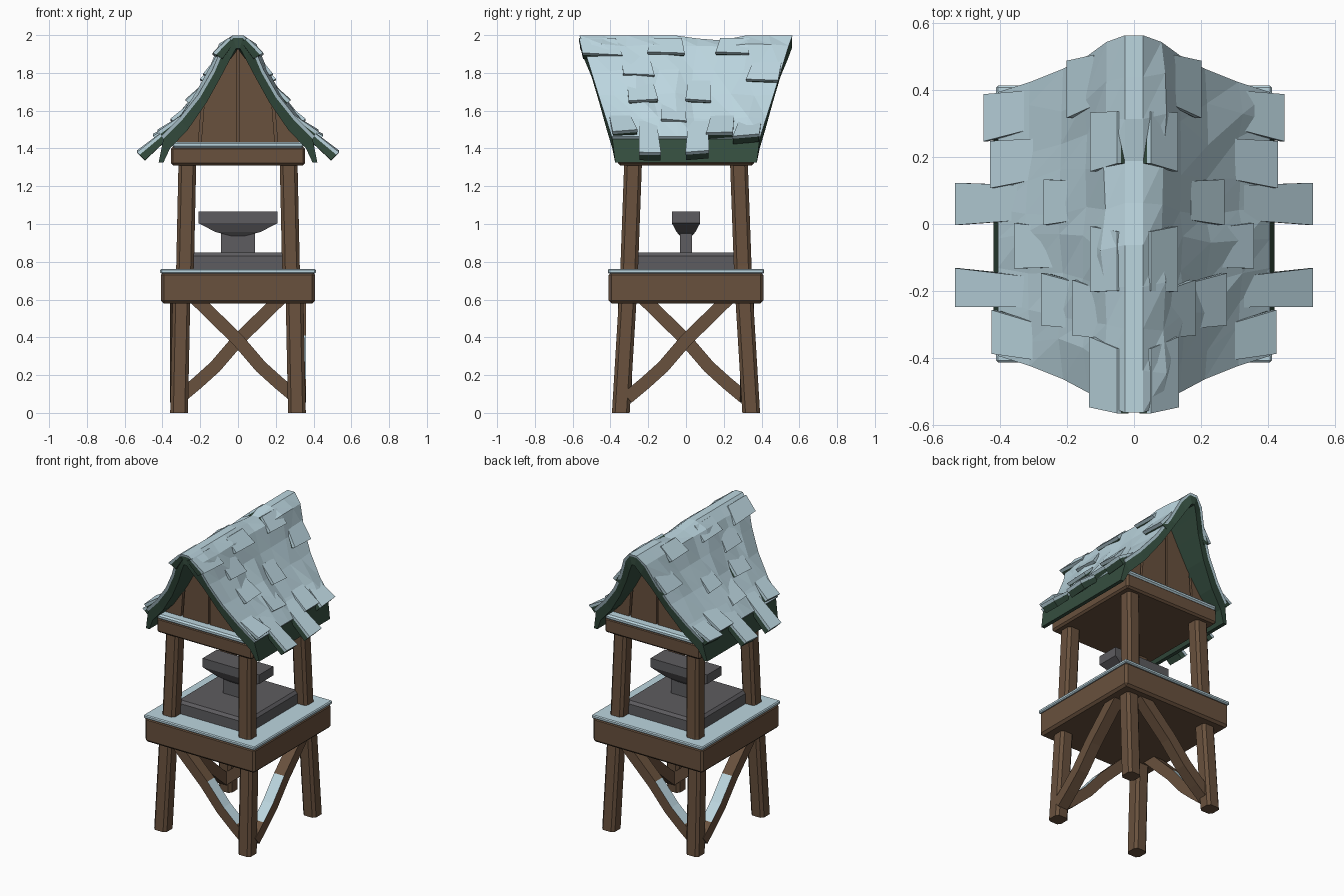
import bpy, bmesh, math, random
from mathutils import Vector

if "Cube" in bpy.data.objects:
    bpy.data.objects.remove(bpy.data.objects["Cube"])

random.seed(4)


def material(name, c):
    m = bpy.data.materials.new(name)
    m.diffuse_color = (*c, 1)
    m.use_nodes = True
    m.node_tree.nodes["Principled BSDF"].inputs["Base Color"].default_value = m.diffuse_color
    return m


WOOD = material("brown wood", (0.14, 0.082, 0.047))
SNOW = material("pale snow", (0.50, 0.67, 0.74))
GREEN = material("dark green roof", (0.035, 0.075, 0.05))
IRON = material("grey iron", (0.11, 0.107, 0.115))


def build(name, verts, faces, mats, bevel=0, rule=None):
    me = bpy.data.meshes.new(name)
    bm = bmesh.new()
    vs = [bm.verts.new(v) for v in verts]
    for f in faces:
        bm.faces.new([vs[i] for i in f])
    bmesh.ops.recalc_face_normals(bm, faces=bm.faces)
    if bevel:
        bmesh.ops.bevel(bm, geom=bm.edges[:], offset=bevel, segments=1, affect='EDGES')
    if rule:
        for f in bm.faces:
            f.material_index = rule(f)
    bm.to_mesh(me)
    bm.free()
    for m in mats:
        me.materials.append(m)
    ob = bpy.data.objects.new(name, me)
    bpy.context.collection.objects.link(ob)
    return ob


def loft(name, rings, mats, bevel=0, rule=None):
    n = len(rings[0])
    verts = [v for r in rings for v in r]
    faces = [tuple(range(n)), tuple(range(len(verts) - n, len(verts)))]
    for k in range(len(rings) - 1):
        for i in range(n):
            j = (i + 1) % n
            faces.append((k * n + i, k * n + j, k * n + n + j, k * n + n + i))
    return build(name, verts, faces, mats, bevel, rule)


def rect(z, hx, hy):
    return [(-hx, -hy, z), (hx, -hy, z), (hx, hy, z), (-hx, hy, z)]


def box(name, hx, hy, z0, z1, mat, bevel=0):
    return loft(name, [rect(z0, hx, hy), rect(z1, hx, hy)], [mat], bevel)


# Four leaning posts with chamfered corners
LEG = [(0.312, 0.345, 0), (0.30, 0.31, 0.58), (0.28, 0.30, 0.78), (0.268, 0.28, 1.33)]
for sx in (-1, 1):
    for sy in (-1, 1):
        h, c = 0.047, 0.03
        sec = [(h, c), (c, h), (-c, h), (-h, c), (-h, -c), (-c, -h), (c, -h), (h, -c)]
        loft("post", [[(sx * x + a, sy * y + b, z) for a, b in sec] for x, y, z in LEG], [WOOD])

# Curved diagonal braces, one per side, with snow lying on the middle
PATH = [Vector(p) for p in ((0.31, 0.08), (0.22, 0.155), (0.12, 0.245), (0.0, 0.385), (-0.25, 0.63))]
for k in range(4):
    def place(u, d, z):
        x, y = (u, -d) if k % 2 == 0 else (d, -u)
        return (x, y, z) if k < 2 else (-x, -y, z)
    rings = []
    for i, p in enumerate(PATH):
        t = (PATH[min(i + 1, 4)] - PATH[max(i - 1, 0)]).normalized()
        n = Vector((t.y, -t.x)) * 0.034
        a, b = p + n, p - n
        rings.append([place(a.x, 0.285, a.y), place(a.x, 0.36, a.y),
                      place(b.x, 0.36, b.y), place(b.x, 0.285, b.y)])
    loft("brace", rings, [WOOD, SNOW], 0,
         lambda f: int(f.normal.z > 0.3 and 0.15 < f.calc_center_median().z < 0.35))

# Platform, its snow cover and the anvil
box("platform", 0.408, 0.41, 0.58, 0.745, WOOD, 0.015)
box("platform_snow", 0.412, 0.414, 0.738, 0.762, SNOW, 0.006)
loft("anvil_base", [rect(0.755, 0.265, 0.275), rect(0.83, 0.265, 0.275),
                    rect(0.848, 0.25, 0.26)], [IRON])
box("anvil_waist", 0.09, 0.032, 0.84, 0.985, IRON)
loft("anvil_top", [rect(0.935, 0.03, 0.03), rect(0.958, 0.12, 0.05),
                   rect(1.005, 0.21, 0.075), rect(1.065, 0.21, 0.075)], [IRON])

# Loft floor beam with a snow layer
box("loft_beam", 0.355, 0.36, 1.31, 1.41, WOOD, 0.012)
box("loft_beam_snow", 0.348, 0.364, 1.402, 1.435, SNOW, 0.01)


def prism(name, pts, y0, y1, mat):
    return loft(name, [[(x, y, z) for x, z in pts] for y in (y0, y1)], [mat])


# Gable wall: core with separate planks on both ends
core = [(0.35, 1.40), (0.28, 1.51), (0.18, 1.65), (0.08, 1.82)]
prism("gable_core", core + [(0, 1.93)] + [(-x, z) for x, z in core[::-1]], -0.285, 0.285, WOOD)
inner = [(0.006, 1.41), (0.197, 1.41), (0.178, 1.65), (0.08, 1.82), (0.006, 1.92)]
outer = [(0.211, 1.41), (0.345, 1.41), (0.28, 1.51), (0.194, 1.63)]
for sx in (-1, 1):
    for sy in (-1, 1):
        for pts in (inner, outer):
            prism("gable_plank", [(sx * x, z) for x, z in pts], sy * 0.27, sy * 0.305, WOOD)

# Roof rows, ridge to eave: x, z, half depth
ROWS = [(0.025, 1.985, 0.56), (0.07, 1.93, 0.54), (0.125, 1.80, 0.50), (0.20, 1.67, 0.46),
        (0.30, 1.545, 0.42), (0.395, 1.45, 0.39)]
UNDER = [(0.01, 1.93), (0.04, 1.875), (0.09, 1.78), (0.165, 1.645), (0.265, 1.50), (0.36, 1.40)]
NY = 9


def sheet(name, top, bottom, mat, jitter):
    # closed folded sheet: top rows left to right, then bottom rows back
    full = lambda r: [(-x, z, d) for x, z, d in r[::-1]] + list(r)
    t, b = full(top), full(bottom)
    loop = t + b[::-1]
    n, w, last = len(t), NY + 1, len(top) - 1
    verts, faces = [], []
    for k, (x, z, d) in enumerate(loop):
        for j in range(w):
            y = d * (2 * j / NY - 1)
            zz = z - 0.035 * max(0, 1 - abs(y - 0.15) / 0.17) * (abs(x) < 0.04)
            e = 0
            if jitter and 0 < j < NY and k < n and abs(x) > 0.04 and 0 < k < n - 1:
                e = random.uniform(-jitter * 0.4, jitter)
                y += random.uniform(-0.03, 0.03)
            verts.append((x + math.copysign(e, x), y, zz + 0.6 * e))
    m = len(loop)
    for k in range(m):
        k2 = (k + 1) % m
        for j in range(NY):
            a, bb, c, dd = k * w + j, k * w + j + 1, k2 * w + j + 1, k2 * w + j
            if jitter and k < n - 1:
                faces += [(a, bb, c), (a, c, dd)]
            else:
                faces.append((a, bb, c, dd))
    for k in range(n - 1):
        for j in (0, NY):
            faces.append(tuple(i * w + j for i in (k, k + 1, m - 2 - k, m - 1 - k)))
    return build(name, verts, faces, [mat])


under = [(x, z, r[2]) for (x, z), r in zip(UNDER, ROWS)]
sheet("roof_shell", ROWS + [(0.42, 1.325, 0.375)], under + [(0.395, 1.325, 0.375)], GREEN, 0)
sheet("roof_snow", [(x + (0.012 if i else 0.002), z + 0.014, d + 0.004)
                    for i, (x, z, d) in enumerate(ROWS)], ROWS, SNOW, 0.018)


def surf(z):
    i = 0
    while i < len(ROWS) - 2 and z < ROWS[i + 1][1]:
        i += 1
    (xa, za, da), (xb, zb, db) = ROWS[i], ROWS[i + 1]
    t = (z - za) / (zb - za)
    t = min(t, 2.1)
    return Vector((xa + t * (xb - xa), 0, z)), da + min(t, 1) * (db - da)


# Raised shingles: y range at lower end, lower z, upper z (mirrored in x)
TILES = [(-0.545, -0.34, 1.88, 1.975), (-0.20, -0.01, 1.885, 1.975), (0.16, 0.33, 1.885, 1.975),
         (-0.33, -0.17, 1.775, 1.88), (0.32, 0.485, 1.745, 1.85), (-0.30, -0.15, 1.625, 1.74),
         (0.0, 0.13, 1.635, 1.75), (-0.13, 0.0, 1.525, 1.64), (-0.385, -0.26, 1.455, 1.56),
         (0.11, 0.245, 1.45, 1.56), (0.25, 0.385, 1.43, 1.53),
         (-0.245, -0.135, 1.345, 1.53), (0.0, 0.12, 1.345, 1.53)]
for y0, y1, zl, zh in TILES:
    (lo, dl), (hi, dh) = surf(zl), surf(zh)
    run = (lo - hi).normalized()
    nrm = Vector((-run.z, 0, run.x))
    s = dh / dl
    skew = random.uniform(-0.012, 0.012)
    for sx in (-1, 1):
        def wedge(name, b0, b1, t0, t1, mat, grow):
            ends = []
            for ya, yb in ((y0 - grow, y0 * s + 0.012), (y1 + grow, y1 * s - 0.012)):
                ring = []
                for p, off, y in ((lo, b0, ya), (lo, b1, ya), (hi, t1, yb), (hi, t0, yb)):
                    q = p + nrm * off
                    ring.append((sx * q.x, y, q.z + (skew if p is lo and y > (y0 + y1) / 2 else 0)))
                ends.append(ring)
            loft(name, ends, [mat])
        wedge("shingle", -0.01, 0.03, -0.02, 0.006, GREEN, 0)
        wedge("shingle_snow", 0.03, 0.05, 0.006, 0.02, SNOW, 0.003)
